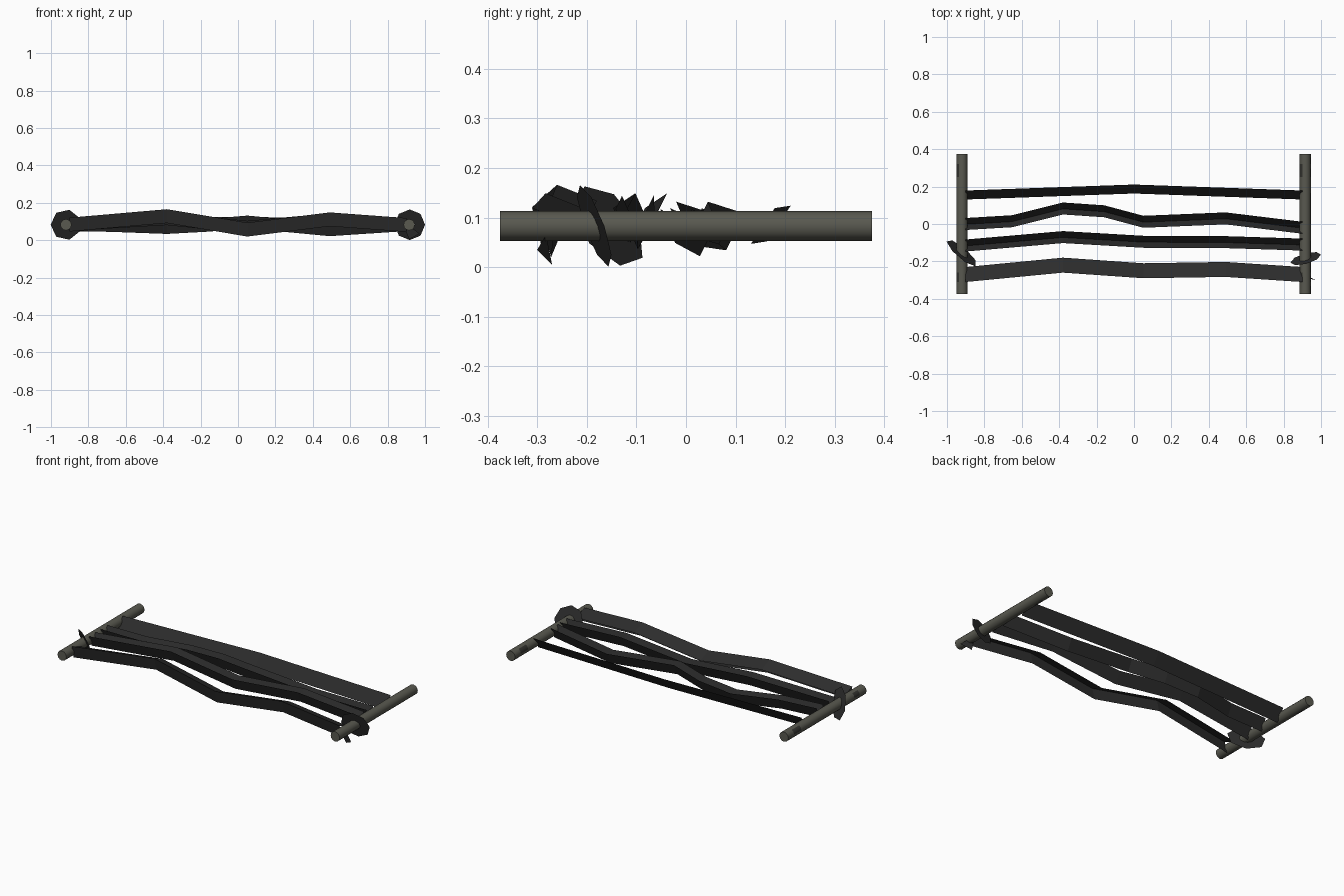
import bpy, math

if "Cube" in bpy.data.objects:
    bpy.data.objects.remove(bpy.data.objects["Cube"])

def mat(name, c):
    m = bpy.data.materials.new(name)
    m.diffuse_color = (*c, 1)
    m.use_nodes = True
    m.node_tree.nodes["Principled BSDF"].inputs["Base Color"].default_value = m.diffuse_color
    return m

WOOD = mat("weathered wood", (0.10, 0.10, 0.08))
DARK = mat("dark bark", (0.035, 0.035, 0.03))
CLOTH = mat("charcoal cloth", (0.026, 0.026, 0.026))
ZC = 0.083

def make(name, verts, faces, mats):
    me = bpy.data.meshes.new(name)
    me.from_pydata(verts, [], faces)
    for m in mats:
        me.materials.append(m)
    ob = bpy.data.objects.new(name, me)
    bpy.context.collection.objects.link(ob)
    return ob

def pole(name, x):
    # round pole along y, with a few dark bark patches near its ends
    n, r = 12, 0.03
    ys = [-0.375, -0.31, -0.26, 0.0, 0.25, 0.32, 0.375]
    verts = [(x + r * math.cos(2 * math.pi * i / n), y, ZC + r * math.sin(2 * math.pi * i / n))
             for y in ys for i in range(n)]
    faces, dark = [], []
    for j in range(len(ys) - 1):
        for i in range(n):
            k = (i + 1) % n
            faces.append((j * n + i, (j + 1) * n + i, (j + 1) * n + k, j * n + k))
            dark.append(j in (1, 4) and i in (4, 5, 8))
    faces += [tuple(range(n)), tuple(reversed(range((len(ys) - 1) * n, len(ys) * n)))]
    ob = make(name, verts, faces, [WOOD, DARK])
    for p, d in zip(ob.data.polygons, dark):
        p.material_index = int(d)
        p.use_smooth = len(p.vertices) == 4

def strip(name, path, section):
    # sheet with a (dy, dz) cross-section swept along (x, y, z) stations
    m = len(section)
    verts = [(x, y + dy, z + dz) for x, y, z in path for dy, dz in section]
    faces = [(a * m + i, (a + 1) * m + i, (a + 1) * m + i + 1, a * m + i + 1)
             for a in range(len(path) - 1) for i in range(m - 1)]
    make(name, verts, faces, [CLOTH])

def wrap(name, x, y, sx, sz, sides, turn):
    # flat slanted collar around a pole
    verts, faces = [], []
    for i in range(sides):
        a = 2 * math.pi * i / sides + turn
        for r in (0.028, 0.082):
            dx, dz = r * math.cos(a), r * math.sin(a)
            verts.append((x + dx, y + sx * dx + sz * dz, ZC + dz))
    for i in range(sides):
        k = (i + 1) % sides
        faces.append((2 * i, 2 * i + 1, 2 * k + 1, 2 * k))
    make(name, verts, faces, [CLOTH])

# end poles
pole("left_pole", -0.92)
pole("right_pole", 0.915)

# hanging strips, back to front
trough = [(-0.032, 0.034), (-0.002, -0.034), (0.032, 0.034)]
strip("back_strip", [(-0.9, 0.155, 0.083), (0, 0.187, 0.088), (0.9, 0.155, 0.083)],
      [(-0.024, -0.036), (0.024, 0.036)])
strip("upper_middle_strip",
      [(-0.9, 0.0, 0.085), (-0.65, 0.015, 0.078), (-0.38, 0.083, 0.068), (-0.16, 0.068, 0.08),
       (0.05, 0.012, 0.098), (0.49, 0.03, 0.056), (0.9, -0.02, 0.083)], trough)
strip("lower_middle_strip",
      [(-0.9, -0.115, 0.085), (-0.38, -0.07, 0.115), (0.05, -0.095, 0.07),
       (0.49, -0.097, 0.11), (0.9, -0.11, 0.083)], trough)
strip("front_strip",
      [(-0.9, -0.27, 0.085), (-0.38, -0.22, 0.13), (0.05, -0.25, 0.058),
       (0.49, -0.243, 0.113), (0.9, -0.27, 0.083)],
      [(-0.022, -0.038), (-0.04, 0.036), (0.04, 0.004)])

# tied collars on the poles
wrap("left_collar", -0.92, -0.155, -0.75, -0.45, 7, math.pi)
wrap("right_collar", 0.918, -0.185, 0.25, -0.35, 8, 0)
make("right_collar_tail", [(0.97, -0.30, 0.035), (0.915, -0.27, 0.005), (0.895, -0.28, 0.055),
                           (0.94, -0.285, 0.06)], [(0, 1, 2, 3)], [CLOTH])
